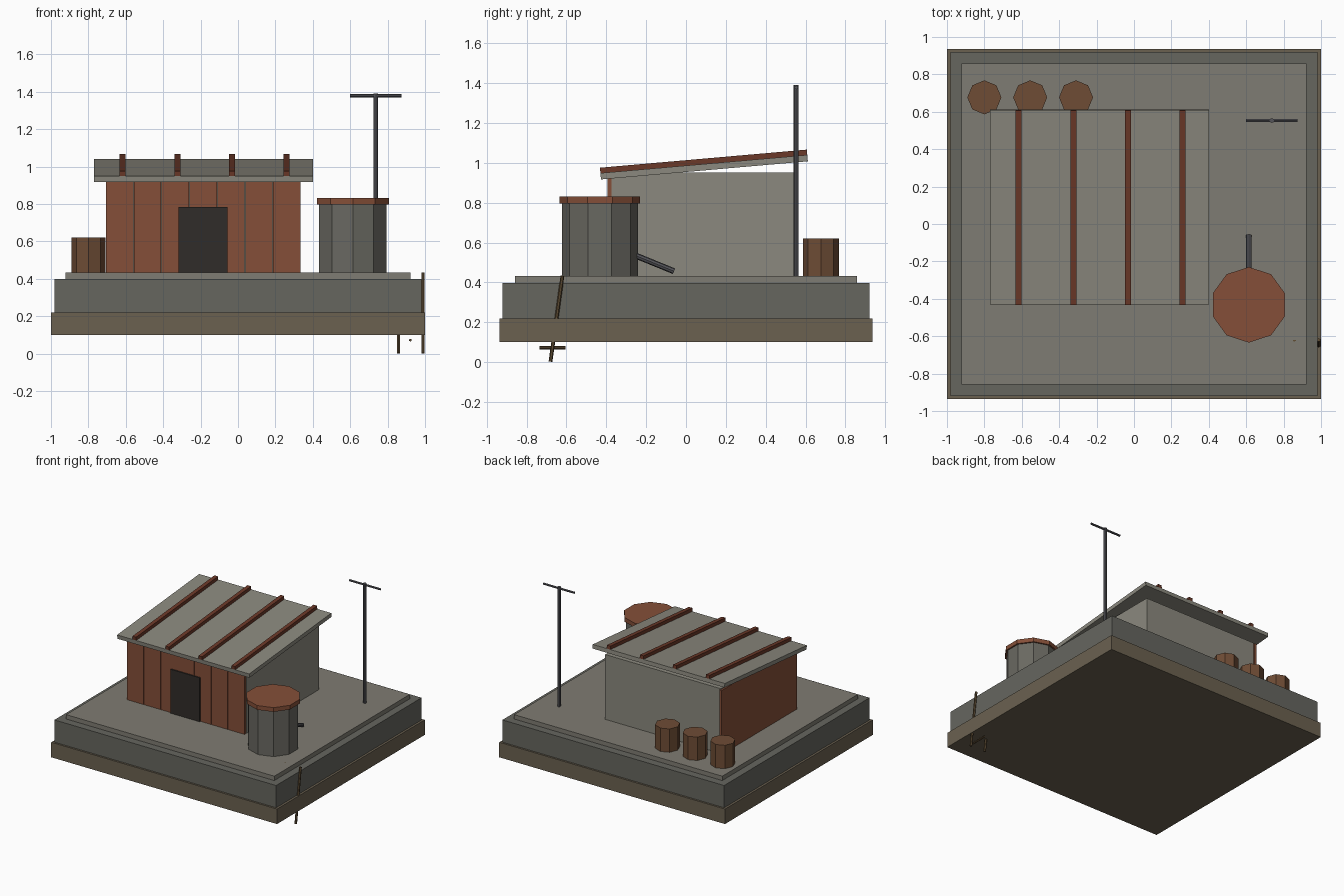
import bpy
from math import radians, cos, sin
from mathutils import Vector

if "Cube" in bpy.data.objects:
    bpy.data.objects.remove(bpy.data.objects["Cube"])


def srgb(h):
    ch = [int(h[i:i + 2], 16) / 255 for i in (0, 2, 4)]
    return [c / 12.92 if c <= 0.04045 else ((c + 0.055) / 1.055) ** 2.4 for c in ch] + [1]


def material(name, h):
    m = bpy.data.materials.new(name)
    m.diffuse_color = srgb(h)
    m.use_nodes = True
    m.node_tree.nodes["Principled BSDF"].inputs["Base Color"].default_value = m.diffuse_color
    return m


EARTH = material("earth", "6b6150")
STONE = material("dark_stone", "66665f")
SLAB = material("slab_grey", "7f7c73")
WALL = material("wall_grey", "8b897e")
RUST = material("rust", "854f38")
DARK_RUST = material("dark_rust", "6b3828")
DARK = material("door_dark", "302c29")
TANK = material("tank_grey", "696861")
METAL = material("metal", "55555a")
WOOD = material("wood", "6e4c35")
LADDER = material("ladder_wood", "5c4a32")


def finish(name, mat):
    o = bpy.context.object
    o.name = name
    o.data.materials.append(mat)
    return o


def box(name, x, y, z, mat):
    """Box from (min, max) ranges."""
    r = (x, y, z)
    bpy.ops.mesh.primitive_cube_add(size=1, location=[(a + b) / 2 for a, b in r])
    o = finish(name, mat)
    o.scale = [b - a for a, b in r]
    return o


def rod(name, a, b, r, sides, mat):
    """Cylinder between two points."""
    a, b = Vector(a), Vector(b)
    d = b - a
    bpy.ops.mesh.primitive_cylinder_add(vertices=sides, radius=r, depth=d.length, location=(a + b) / 2)
    o = finish(name, mat)
    if abs(d.x) + abs(d.y) > 1e-6:
        o.rotation_euler = d.to_track_quat('Z', 'Y').to_euler()
    return o


# Stepped platform
box("foundation", (-1, 1), (-0.935, 0.935), (0.10, 0.22), EARTH)
box("platform", (-0.982, 0.982), (-0.92, 0.92), (0.22, 0.398), STONE)
box("deck", (-0.922, 0.922), (-0.858, 0.858), (0.398, 0.433), SLAB)

# Hut body, rusty side panel and front planks
box("hut_body", (-0.69, 0.335), (-0.374, 0.545), (0.433, 0.952), WALL)
box("side_panel", (-0.705, -0.685), (-0.374, 0.555), (0.433, 0.945), RUST)
for i in range(7):
    x0 = -0.706 + 0.149 * i
    box(f"front_plank_{i + 1}", (x0, x0 + 0.146), (-0.394, -0.372), (0.433, 0.93), RUST)
box("door", (-0.317, -0.057), (-0.404, -0.374), (0.433, 0.785), DARK)

# Sloping roof with ribs
TILT = radians(5)
ROOF = Vector((-0.185, 0.091, 0.978))
NORMAL = Vector((0, -sin(TILT), cos(TILT)))


def roof_part(name, x, width, thick, lift, mat):
    c = ROOF + NORMAL * lift
    bpy.ops.mesh.primitive_cube_add(size=1, location=(x, c.y, c.z), rotation=(TILT, 0, 0))
    finish(name, mat).scale = (width, 1.042, thick)


roof_part("roof", -0.185, 1.17, 0.032, 0, WALL)
for i in range(4):
    roof_part(f"roof_rib_{i + 1}", -0.617 + 0.2925 * i, 0.032, 0.028, 0.029, DARK_RUST)

# Water tank with lid and outlet pipe
TX, TY = 0.614, -0.432
rod("tank", (TX, TY, 0.433), (TX, TY, 0.80), 0.19, 10, TANK)
rod("tank_lid", (TX, TY, 0.797), (TX, TY, 0.831), 0.202, 10, RUST)
rod("outlet_pipe", (TX, -0.32, 0.562), (TX, -0.06, 0.456), 0.015, 8, METAL)

# Antenna
rod("mast", (0.737, 0.553, 0.43), (0.737, 0.553, 1.39), 0.0125, 8, METAL)
rod("mast_crossbar", (0.60, 0.553, 1.378), (0.875, 0.553, 1.378), 0.009, 6, METAL)

# Barrels behind the hut
for i in range(3):
    x = -0.80 + 0.245 * i
    rod(f"barrel_{i + 1}", (x, 0.677, 0.433), (x, 0.677, 0.62), 0.091, 8, WOOD)

# Leaning ladder set into the platform corner
for i, x in enumerate((0.857, 0.988)):
    rod(f"ladder_rail_{i + 1}", (x, -0.68, 0.002), (x, -0.62, 0.433), 0.0095, 6, LADDER)
for i in range(4):
    y, z = -0.67 + 0.0135 * i, 0.072 + 0.1 * i
    rod(f"ladder_rung_{i + 1}", (0.922, y - 0.065, z), (0.922, y + 0.065, z), 0.008, 6, LADDER)
